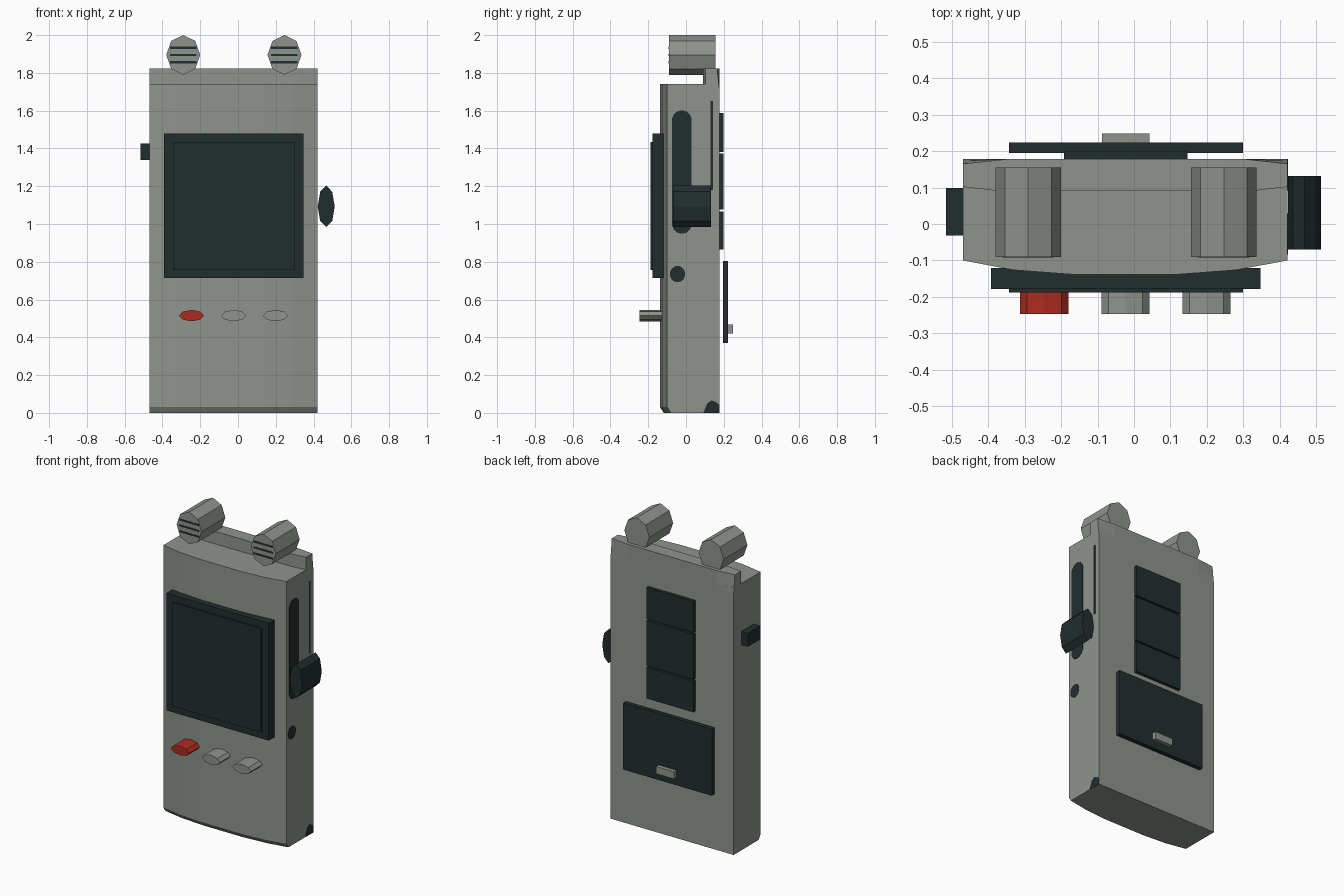
import bpy, bmesh, math

if "Cube" in bpy.data.objects:
    bpy.data.objects.remove(bpy.data.objects["Cube"])


def material(name, rgb):
    m = bpy.data.materials.new(name)
    m.diffuse_color = (*rgb, 1)
    m.use_nodes = True
    m.node_tree.nodes["Principled BSDF"].inputs["Base Color"].default_value = m.diffuse_color
    return m


GREY = material("casing grey", (0.27, 0.30, 0.265))
DARK = material("dark slate", (0.016, 0.027, 0.027))
RED = material("button red", (0.42, 0.024, 0.015))


def loft(name, rings, mat):
    """Closed solid through rings of equal point count."""
    bm = bmesh.new()
    loops = [[bm.verts.new(p) for p in r] for r in rings]
    n = len(loops[0])
    for a, b in zip(loops, loops[1:]):
        for i in range(n):
            j = (i + 1) % n
            bm.faces.new((a[i], a[j], b[j], b[i]))
    bm.faces.new(loops[0][::-1])
    bm.faces.new(loops[-1])
    bmesh.ops.recalc_face_normals(bm, faces=bm.faces)
    me = bpy.data.meshes.new(name)
    bm.to_mesh(me)
    bm.free()
    me.materials.append(mat)
    ob = bpy.data.objects.new(name, me)
    bpy.context.collection.objects.link(ob)
    return ob


def box(name, x0, x1, y0, y1, z0, z1, mat):
    return loft(name, [[(x0, y0, z), (x1, y0, z), (x1, y1, z), (x0, y1, z)]
                       for z in (z0, z1)], mat)


def oval_y(name, x, z, rx, rz, y0, y1, mat):
    """Eight-sided oval cylinder along y."""
    pts = [(x + rx * math.cos(k * math.pi / 4), z + rz * math.sin(k * math.pi / 4))
           for k in range(8)]
    return loft(name, [[(px, y, pz) for px, pz in pts] for y in (y0, y1)], mat)


def side_plate(name, pts, mat=DARK):
    """Thin painted detail on the right side, outline in (y, z)."""
    return loft(name, [[(x, y, z) for y, z in pts] for x in (0.415, 0.4215)], mat)


def pill(cy, z0, z1, r, n=16):
    """Upright rounded slot outline; z0 and z1 are the arc centres."""
    return [(cy + r * math.cos(2 * math.pi * (k + 0.5) / n),
             (z1 if k < n // 2 else z0) + r * math.sin(2 * math.pi * (k + 0.5) / n))
            for k in range(n)]


# casing: bowed front, chamfered lower front edge, clipped upper back corners
L, R, B = -0.468, 0.42, 0.178
FRONT = [(L, -0.10), (-0.33, -0.126), (-0.17, -0.138),
         (0.12, -0.138), (0.28, -0.126), (R, -0.10)]


def casing_ring(z, push, corner):
    ring = [(x, y + push, z) for x, y in FRONT]
    return ring + [(R, corner, z), (0.30, B, z), (-0.345, B, z), (L, corner, z)]


loft("casing", [casing_ring(0, 0.02, B), casing_ring(0.03, 0, B),
                casing_ring(1.70, 0, B), casing_ring(1.74, 0, 0.174)], GREY)


# raised ridge along the top back edge
def ridge_ring(z, corner):
    return [(L, 0.102, z), (-0.37, 0.09, z), (0.32, 0.09, z), (R, 0.102, z),
            (R, corner, z), (0.30, B, z), (-0.345, B, z), (L, corner, z)]


loft("top_ridge", [ridge_ring(1.735, 0.174), ridge_ring(1.822, 0.165)], GREY)

# screen
box("screen_frame", -0.392, 0.346, -0.178, -0.12, 0.713, 1.478, DARK)
box("screen_glass", -0.343, 0.298, -0.188, -0.17, 0.757, 1.434, DARK)

# front buttons
for name, x, mat in (("red_button", -0.246, RED),
                     ("middle_button", -0.023, GREY), ("right_button", 0.199, GREY)):
    oval_y(name, x, 0.515, 0.066, 0.03, -0.246, -0.11, mat)

# top knobs with three slits on each front face
for side, x in (("left", -0.29), ("right", 0.246)):
    oval_y(side + "_knob", x, 1.895, 0.09, 0.105, -0.09, 0.155, GREY)
    for i in range(3):
        z = 1.895 + (i - 1) * 0.038
        box(f"{side}_knob_slit_{i + 1}", x - 0.07, x + 0.07, -0.0915, -0.085,
            z - 0.006, z + 0.006, DARK)

# side controls
oval_y("side_wheel", 0.467, 1.093, 0.045, 0.11, -0.07, 0.132, DARK)
box("left_switch", -0.515, -0.46, -0.032, 0.099, 1.34, 1.427, DARK)
side_plate("side_slot", pill(-0.022, 1.00, 1.55, 0.052))
side_plate("side_strip", [(0.13, 1.18), (0.144, 1.18), (0.144, 1.65), (0.13, 1.65)])
side_plate("side_socket", [(y, z) for y, z in pill(-0.045, 0.732, 0.738, 0.04)])
side_plate("corner_socket", [(0.092, 0), (0.178, 0), (0.178, 0.04), (0.158, 0.058),
                             (0.135, 0.066), (0.112, 0.05)])

# back panels
for i, (z0, z1) in enumerate(((0.864, 1.066), (1.076, 1.372), (1.382, 1.588))):
    box(f"back_panel_{i + 1}", -0.192, 0.146, 0.17, 0.198, z0, z1, DARK)

# battery cover and latch
box("battery_cover", -0.343, 0.298, 0.195, 0.223, 0.37, 0.804, DARK)
box("cover_latch", -0.088, 0.043, 0.215, 0.248, 0.42, 0.468, GREY)
